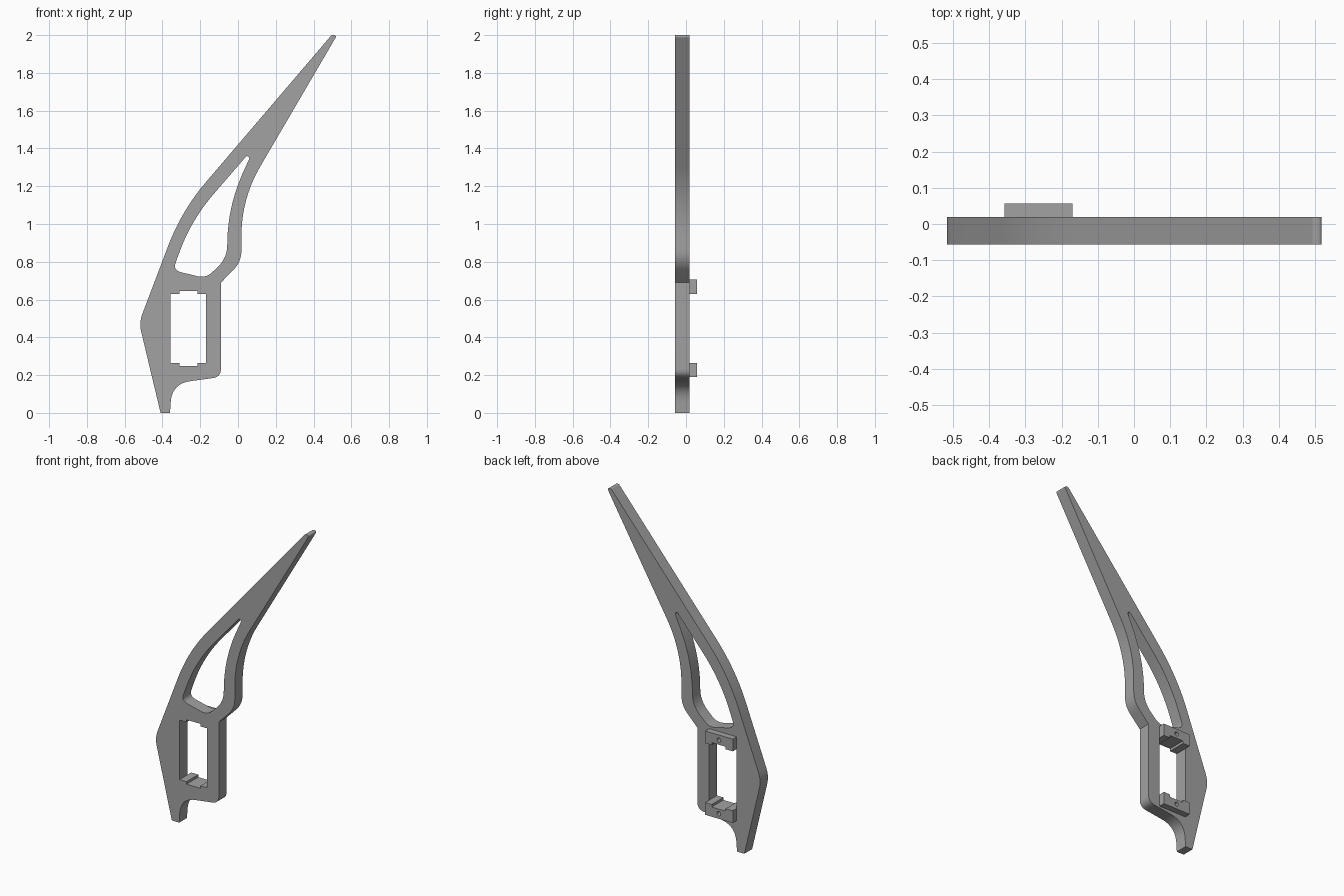
import bpy, bmesh, math
from mathutils import Vector

if "Cube" in bpy.data.objects:
    bpy.data.objects.remove(bpy.data.objects["Cube"])

grey = bpy.data.materials.new("mid grey")
grey.diffuse_color = (0.36, 0.36, 0.36, 1)
grey.use_nodes = True
grey.node_tree.nodes["Principled BSDF"].inputs["Base Color"].default_value = grey.diffuse_color


def rounded(corners, steps=10):
    """Closed outline from (x, z, cut) corners; cut is the length rounded off."""
    pts, n = [], len(corners)
    for i, (x, z, cut) in enumerate(corners):
        c = Vector((x, z))
        if cut == 0:
            pts.append(c)
            continue
        a = c + (Vector(corners[i - 1][:2]) - c).normalized() * cut
        b = c + (Vector(corners[(i + 1) % n][:2]) - c).normalized() * cut
        for k in range(steps + 1):
            t = k / steps
            pts.append(a * (1 - t) ** 2 + c * 2 * t * (1 - t) + b * t * t)
    return pts


def plate(name, outlines, y0, y1):
    """Extrude front-view outlines (first outer, the rest holes) from y0 to y1."""
    cu = bpy.data.curves.new(name, 'CURVE')
    cu.dimensions, cu.fill_mode, cu.extrude = '2D', 'BOTH', (y1 - y0) / 2
    for pts in outlines:
        sp = cu.splines.new('POLY')
        sp.points.add(len(pts) - 1)
        for p, (x, z) in zip(sp.points, pts):
            p.co = (x, z, 0, 1)
        sp.use_cyclic_u = True
    tmp = bpy.data.objects.new(name + "_curve", cu)
    bpy.context.collection.objects.link(tmp)
    bpy.context.view_layer.update()
    dg = bpy.context.evaluated_depsgraph_get()
    me = bpy.data.meshes.new_from_object(tmp.evaluated_get(dg))
    bpy.data.objects.remove(tmp)
    bm = bmesh.new()
    bm.from_mesh(me)
    bmesh.ops.remove_doubles(bm, verts=bm.verts, dist=1e-5)
    for v in bm.verts:
        x, z, d = v.co
        v.co = (x, (y0 + y1) / 2 - d, z)
    bmesh.ops.recalc_face_normals(bm, faces=bm.faces)
    bm.to_mesh(me)
    bm.free()
    me.materials.clear()
    me.materials.append(grey)
    me.name = name
    ob = bpy.data.objects.new(name, me)
    bpy.context.collection.objects.link(ob)
    bpy.ops.object.select_all(action='DESELECT')
    ob.select_set(True)
    bpy.context.view_layer.objects.active = ob
    bpy.ops.object.shade_smooth_by_angle(angle=math.radians(30))
    return ob


# Outer silhouette, clockwise from the tip
outer = rounded([
    (0.497, 2.002, 0.01), (0.523, 1.997, 0.015), (0.018, 1.134, 0.2),
    (0.018, 0.80, 0.06), (-0.09, 0.69, 0), (-0.09, 0.19, 0.045),
    (-0.35, 0.155, 0.1), (-0.36, 0, 0), (-0.41, 0, 0),
    (-0.524, 0.478, 0.05), (-0.2986, 1.071, 0.2)])

# Teardrop opening in the blade
teardrop = rounded([
    (0.047, 1.362, 0.008), (0.062, 1.351, 0.008), (-0.057, 1.086, 0.2),
    (-0.057, 0.82, 0.07), (-0.17, 0.713, 0.045), (-0.345, 0.755, 0.045),
    (-0.247, 1.022, 0.18)])

# Notched rectangular window
XL, XR, NL, NR = -0.358, -0.17, -0.31, -0.215
MID, HALF, NOTCH, TOP = 0.4475, 0.1825, 0.198, 0.2575
quarter = [(XL, HALF), (NL, HALF), (NL, NOTCH), (NR, NOTCH), (NR, HALF), (XR, HALF)]
window = [(x, MID + z) for x, z in quarter] + [(x, MID - z) for x, z in reversed(quarter)]

plate("blade_plate", [outer, teardrop, window], -0.057, 0.019)

# Mounting lugs behind the window ends, each with a screw hole
for side, label in ((1, "upper"), (-1, "lower")):
    body = [(x, MID + side * z) for x, z in quarter + [(XR, TOP), (XL, TOP)]]
    hole = [(-0.2635 + 0.013 * math.cos(a * math.pi / 12),
             MID + side * 0.226 + 0.013 * math.sin(a * math.pi / 12)) for a in range(24)]
    plate(label + "_mounting_lug", [body, hole], 0.019, 0.057)
